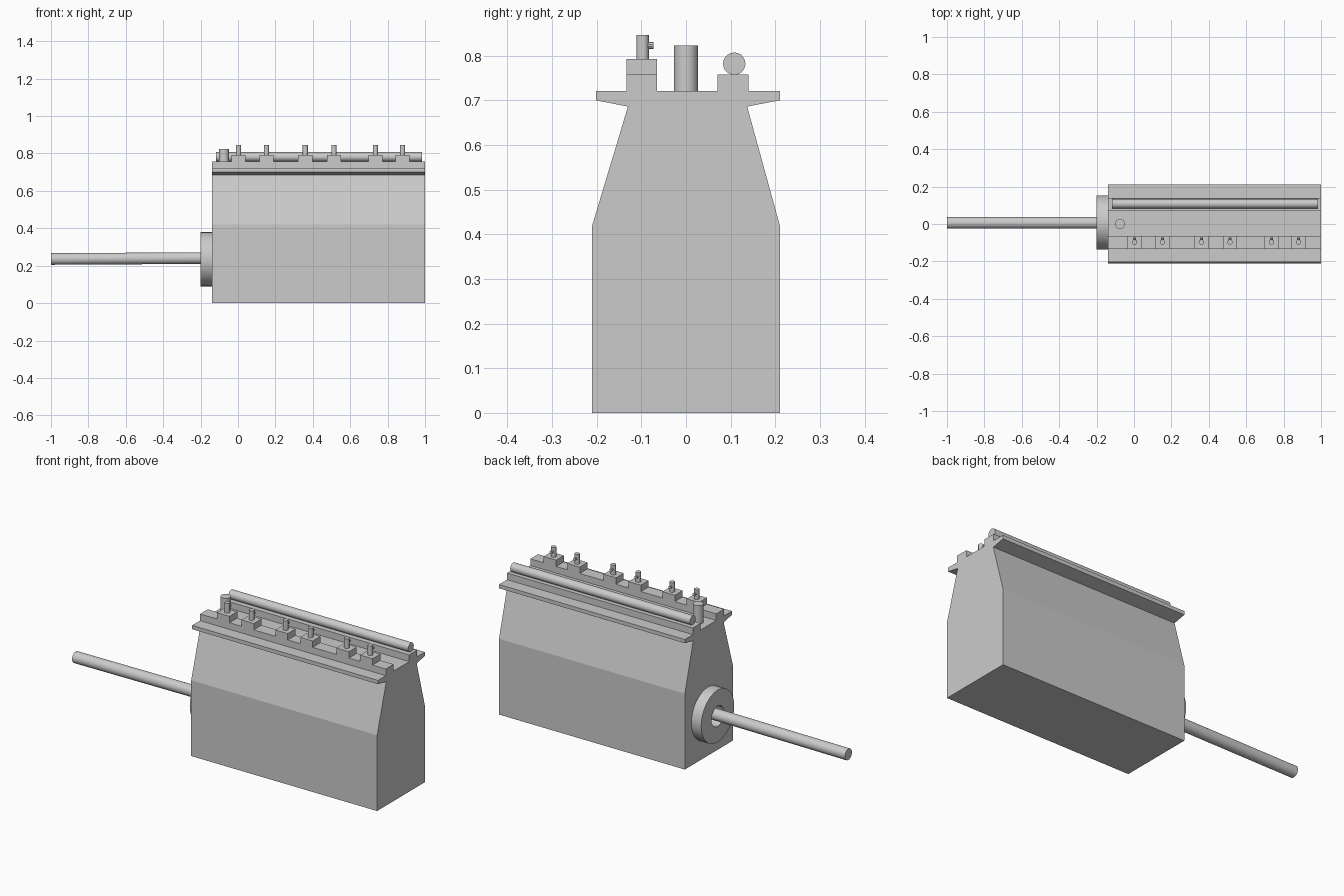
import bpy, bmesh
from math import cos, sin, pi
from mathutils import Vector

if "Cube" in bpy.data.objects:
    bpy.data.objects.remove(bpy.data.objects["Cube"])


def finish(name, bm, smooth=False):
    bmesh.ops.recalc_face_normals(bm, faces=bm.faces)
    mesh = bpy.data.meshes.new(name)
    bm.to_mesh(mesh)
    bm.free()
    ob = bpy.data.objects.new(name, mesh)
    bpy.context.collection.objects.link(ob)
    if smooth:
        bpy.ops.object.select_all(action='DESELECT')
        ob.select_set(True)
        bpy.context.view_layer.objects.active = ob
        bpy.ops.object.shade_smooth_by_angle(angle=0.6)
    return ob


def extrude_x(name, profile, x0, x1):
    bm = bmesh.new()
    face = bm.faces.new([bm.verts.new((x0, y, z)) for y, z in profile])
    geo = bmesh.ops.extrude_face_region(bm, geom=[face])['geom']
    verts = [g for g in geo if isinstance(g, bmesh.types.BMVert)]
    bmesh.ops.translate(bm, verts=verts, vec=(x1 - x0, 0, 0))
    return finish(name, bm)


def rod(name, start, end, radius, sides=24):
    a, b = Vector(start), Vector(end)
    bm = bmesh.new()
    bmesh.ops.create_cone(bm, cap_ends=True, segments=sides, radius1=radius,
                          radius2=radius, depth=(b - a).length)
    ob = finish(name, bm, True)
    ob.location = (a + b) / 2
    ob.rotation_mode = 'QUATERNION'
    ob.rotation_quaternion = (b - a).to_track_quat('Z', 'Y')
    return ob


def ring(name, x0, x1, y, z, outer, inner, sides=32):
    bm = bmesh.new()
    loops = [[bm.verts.new((x, y + r * cos(2 * pi * i / sides), z + r * sin(2 * pi * i / sides)))
              for i in range(sides)]
             for x, r in ((x0, outer), (x1, outer), (x1, inner), (x0, inner))]
    for k in range(4):
        p, q = loops[k], loops[(k + 1) % 4]
        for i in range(sides):
            j = (i + 1) % sides
            bm.faces.new((p[i], p[j], q[j], q[i]))
    return finish(name, bm, True)


# Engine block with flared lid edges and two raised rails
block = [(-0.21, 0), (0.21, 0), (0.21, 0.42), (0.137, 0.686), (0.21, 0.70), (0.21, 0.721),
         (0.14, 0.721), (0.14, 0.758), (0.071, 0.758), (0.071, 0.721),
         (-0.065, 0.721), (-0.065, 0.758), (-0.133, 0.758), (-0.133, 0.721),
         (-0.202, 0.721), (-0.202, 0.70), (-0.13, 0.686), (-0.21, 0.42)]
extrude_x("engine_block", block, -0.14, 1.0)

# Six valve seats, each with a stem and a side nub
seat = [(-0.133, 0.755), (-0.065, 0.755), (-0.065, 0.793), (-0.133, 0.793)]
for n, x in enumerate((0.003, 0.152, 0.36, 0.513, 0.735, 0.88), 1):
    extrude_x(f"valve_seat_{n}", seat, x - 0.038, x + 0.038)
    rod(f"valve_stem_{n}", (x, -0.097, 0.79), (x, -0.097, 0.846), 0.014, 16)
    rod(f"valve_nub_{n}", (x, -0.095, 0.823), (x, -0.073, 0.823), 0.008, 10)

# Long pipe on the rear rail and the upright filler post
rod("top_pipe", (-0.117, 0.108, 0.782), (0.985, 0.108, 0.782), 0.025)
rod("filler_post", (-0.075, 0, 0.715), (-0.075, 0, 0.823), 0.027)

# Drive collar and shaft
ring("drive_collar", -0.2, -0.138, 0.008, 0.235, 0.145, 0.056)
rod("drive_shaft", (-1.0, 0.006, 0.236), (-0.13, 0.006, 0.241), 0.031)
